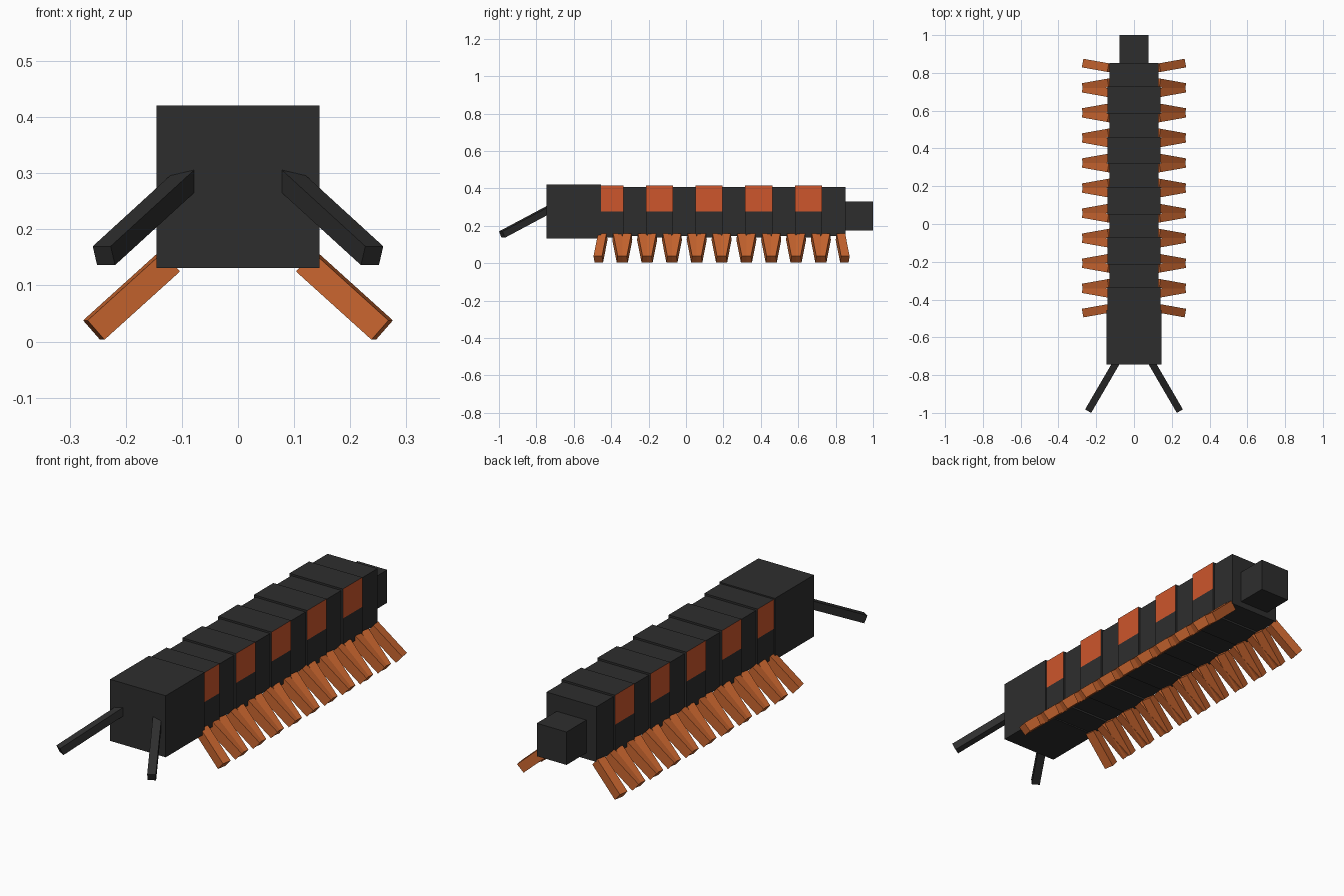
import bpy, bmesh
from mathutils import Vector, Matrix

if "Cube" in bpy.data.objects:
    bpy.data.objects.remove(bpy.data.objects["Cube"])


def material(name, colour):
    m = bpy.data.materials.new(name)
    m.diffuse_color = (*colour, 1)
    m.use_nodes = True
    m.node_tree.nodes["Principled BSDF"].inputs["Base Color"].default_value = m.diffuse_color
    return m


SHELL = material("charcoal shell", (0.027, 0.027, 0.027))
LEG = material("orange leg", (0.578, 0.130, 0.028))
PATCH = material("red patch", (0.610, 0.092, 0.025))
MID_Z = 0.276


def add(name, bm, *mats):
    me = bpy.data.meshes.new(name)
    bm.to_mesh(me)
    bm.free()
    for m in mats:
        me.materials.append(m)
    ob = bpy.data.objects.new(name, me)
    bpy.context.collection.objects.link(ob)
    return ob


def box(name, centre, size, mat, patched=False):
    bm = bmesh.new()
    bmesh.ops.create_cube(bm, size=1)
    bmesh.ops.scale(bm, vec=size, verts=bm.verts)
    bmesh.ops.translate(bm, vec=centre, verts=bm.verts)
    if not patched:
        return add(name, bm, mat)
    # cut at mid height, upper half of each flank becomes a patch
    bmesh.ops.bisect_plane(bm, geom=bm.verts[:] + bm.edges[:] + bm.faces[:],
                           plane_co=centre, plane_no=(0, 0, 1))
    bm.normal_update()
    for f in bm.faces:
        if abs(f.normal.x) > 0.9 and f.calc_center_median().z > centre[2]:
            f.material_index = 1
    return add(name, bm, mat, PATCH)


def bar(name, start, end, thick, mat):
    """Square bar running between two points."""
    a, b = Vector(start), Vector(end)
    d = b - a
    bm = bmesh.new()
    bmesh.ops.create_cube(bm, size=1)
    bmesh.ops.scale(bm, vec=(thick, d.length, thick), verts=bm.verts)
    rot = d.to_track_quat('Y', 'Z').to_matrix().to_4x4()
    bmesh.ops.transform(bm, matrix=Matrix.Translation((a + b) / 2) @ rot, verts=bm.verts)
    return add(name, bm, mat)


# head and tail blocks
box("head", (0, -0.6, MID_Z), (0.29, 0.29, 0.29), SHELL)
box("tail", (0, 0.92, 0.252), (0.155, 0.16, 0.155), SHELL)

# ten body segments, alternating wide patched and narrow plain
for k in range(10):
    y = -0.407 + 0.1327 * k
    if k % 2 == 0:
        box(f"patched_segment_{k}", (0, y, MID_Z), (0.278, 0.145, 0.278), SHELL, True)
    else:
        box(f"plain_segment_{k}", (0, y, MID_Z), (0.26, 0.13, 0.26), SHELL)
    # splayed legs, two on each flank
    for s in (-1, 1):
        for t in (-1, 1):
            bar(f"leg_{k}", (s * 0.1225, y + t * 0.038, 0.142),
                (s * 0.257, y + t * 0.062, 0.0205), 0.046, LEG)

# antennae
for s in (-1, 1):
    bar("antenna", (s * 0.088, -0.725, 0.291), (s * 0.239, -0.984, 0.153), 0.037, SHELL)
